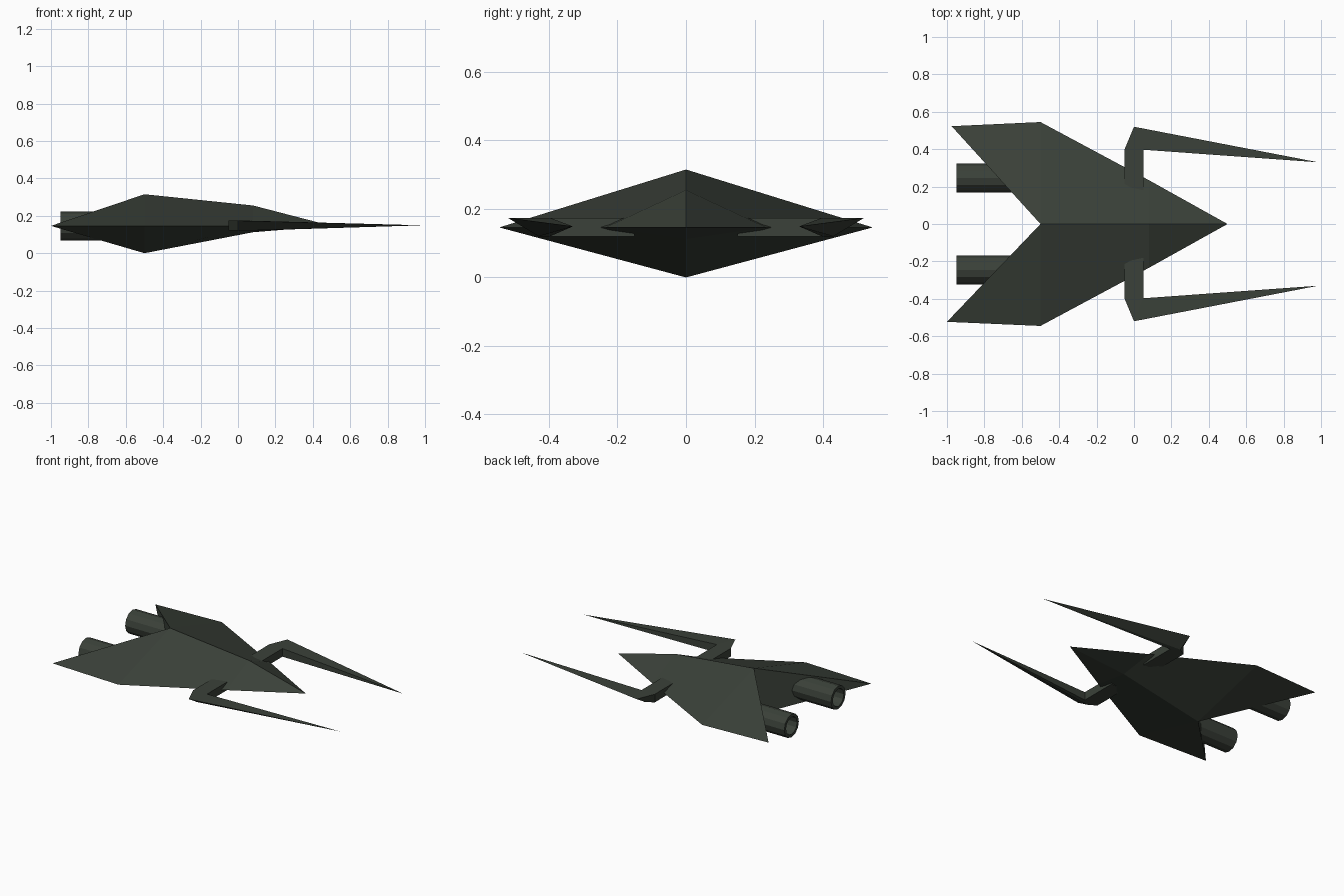
import bpy, bmesh, math

if "Cube" in bpy.data.objects:
    bpy.data.objects.remove(bpy.data.objects["Cube"])

paint = bpy.data.materials.new("dark green grey")
paint.diffuse_color = (0.043, 0.053, 0.041, 1)
paint.use_nodes = True
paint.node_tree.nodes["Principled BSDF"].inputs["Base Color"].default_value = paint.diffuse_color


def build(name, verts, faces):
    """Mesh object with outward normals and flat faces."""
    bm = bmesh.new()
    vs = [bm.verts.new(v) for v in verts]
    for f in faces:
        bm.faces.new([vs[i] for i in f])
    bmesh.ops.recalc_face_normals(bm, faces=bm.faces)
    mesh = bpy.data.meshes.new(name)
    bm.to_mesh(mesh)
    bm.free()
    mesh.materials.append(paint)
    obj = bpy.data.objects.new(name, mesh)
    bpy.context.collection.objects.link(obj)
    return obj


# Arrowhead hull: ridge, keel and nose on the centre line, then three edge points per wing
M = 0.146
hull = [(-0.5, 0, 0.315), (0.08, 0, 0.255), (0.5, 0, M), (0.08, 0, 0.112), (-0.5, 0, 0)]
faces = []
for side, tip_x in ((1, -0.975), (-1, -1.0)):
    n = len(hull)
    hull += [(0.08, side * 0.234, M), (-0.5, side * 0.545, M), (tip_x, side * 0.523, M)]
    e, w, t = n, n + 1, n + 2
    faces += [(1, 2, e), (0, 1, e, w), (0, w, t),      # upper skin
              (3, 2, e), (4, 3, e, w), (4, w, t),      # lower skin
              (0, t, 4)]                               # notched rear
build("hull", hull, faces)

# Hollow engine tubes, closed deep inside the hull
SIDES = 12
rings = [(-0.5, 0.077), (-0.95, 0.077), (-0.95, 0.058), (-0.55, 0.058)]
for label, side in (("left", 1), ("right", -1)):
    verts, faces = [], []
    for x, r in rings:
        for k in range(SIDES):
            a = 2 * math.pi * k / SIDES
            verts.append((x, side * 0.246 + r * math.cos(a), M + r * math.sin(a)))
    for j in range(len(rings) - 1):
        for k in range(SIDES):
            a, b = j * SIDES + k, j * SIDES + (k + 1) % SIDES
            faces.append((a, b, b + SIDES, a + SIDES))
    last = (len(rings) - 1) * SIDES
    faces += [tuple(range(SIDES)), tuple(range(last, last + SIDES))]
    build(label + "_engine_tube", verts, faces)

# Forward prongs: box arm, bent elbow, long spike
LOW, HIGH = 0.12, 0.174
for label, side in (("left", 1), ("right", -1)):
    top = [(-0.05, 0.15), (0.05, 0.15), (0.05, 0.397), (0, 0.52), (-0.05, 0.40)]
    bottom = top[:3] + [(0, 0.43), top[4]]
    verts = [(x, side * y, HIGH) for x, y in top] + [(x, side * y, LOW) for x, y in bottom]
    verts.append((0.985, side * 0.33, 0.149))
    faces = [(0, 1, 2, 4), (2, 3, 4), (5, 6, 7, 9), (7, 8, 9),   # arm top and bottom
             (0, 1, 6, 5), (1, 2, 7, 6), (0, 4, 9, 5), (4, 3, 8, 9),
             (2, 3, 10), (7, 8, 10), (2, 7, 10), (3, 8, 10)]     # spike
    build(label + "_prong", verts, faces)
